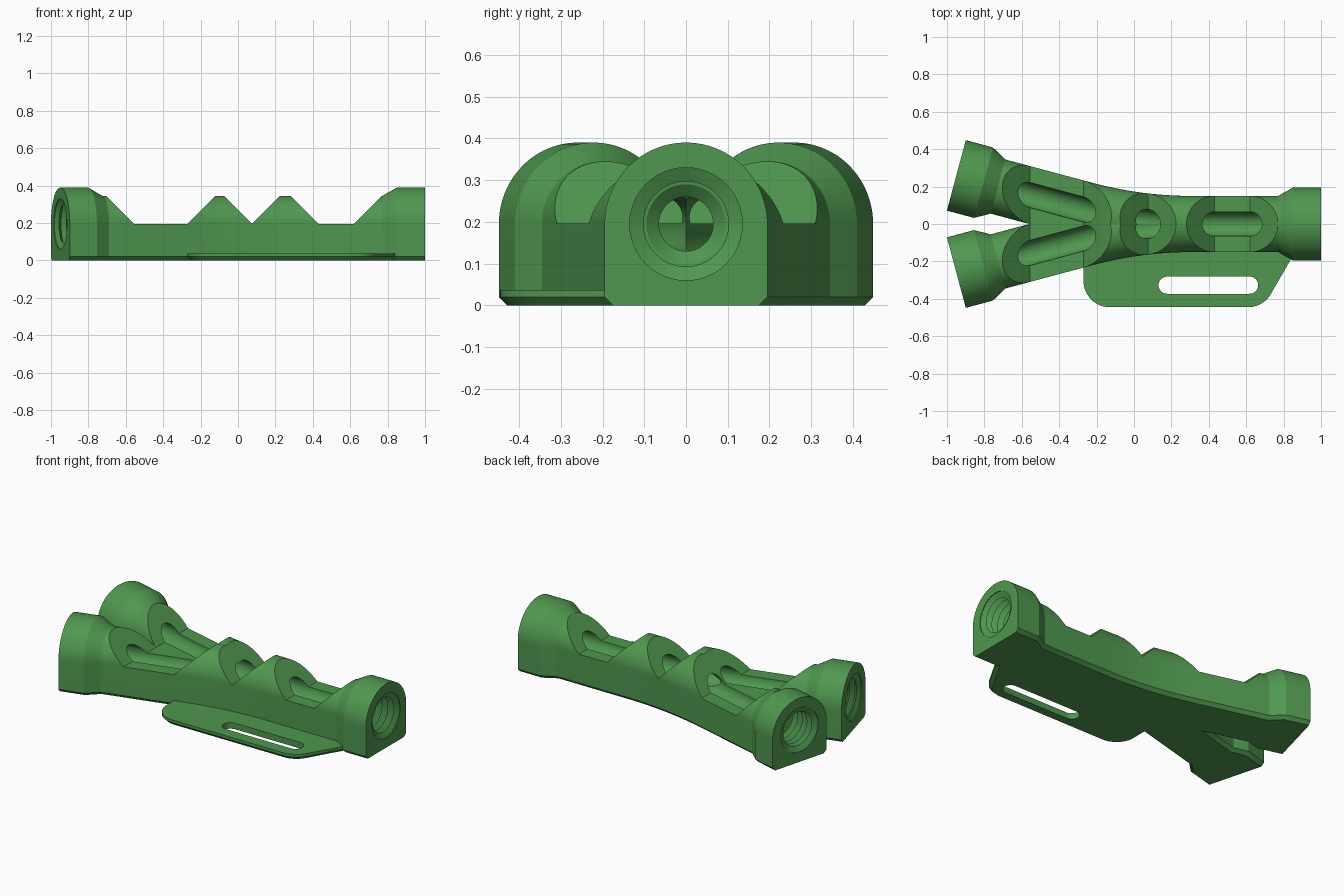
import bpy, bmesh, math
from mathutils import Vector

if "Cube" in bpy.data.objects:
    bpy.data.objects.remove(bpy.data.objects["Cube"])

AXIS_Z = 0.195
BEND = math.radians(15)
START = 0.31                      # where the trunk begins to fork
BEND_R = 0.29 / math.tan(BEND / 2)

green = bpy.data.materials.new("green")
green.diffuse_color = (0.08, 0.31, 0.08, 1)
green.use_nodes = True
green.node_tree.nodes["Principled BSDF"].inputs["Base Color"].default_value = green.diffuse_color


def loft(name, rings):
    """Closed solid through a list of equal-sized point rings."""
    bm = bmesh.new()
    vs = [[bm.verts.new(p) for p in ring] for ring in rings]
    n = len(vs[0])
    for a, b in zip(vs, vs[1:]):
        for i in range(n):
            j = (i + 1) % n
            bm.faces.new((a[i], a[j], b[j], b[i]))
    bm.faces.new(vs[0])
    bm.faces.new(vs[-1])
    bmesh.ops.recalc_face_normals(bm, faces=bm.faces)
    me = bpy.data.meshes.new(name)
    bm.to_mesh(me)
    bm.free()
    ob = bpy.data.objects.new(name, me)
    bpy.context.collection.objects.link(ob)
    me.materials.append(green)
    return ob


def apply(ob, mod):
    bpy.context.view_layer.objects.active = ob
    bpy.ops.object.modifier_apply(modifier=mod.name)


def boolean(ob, other, op):
    m = ob.modifiers.new("bool", 'BOOLEAN')
    m.operation, m.solver, m.object = op, 'EXACT', other
    apply(ob, m)
    bpy.data.objects.remove(other)


def arch(r):
    """Round-topped section with chamfered bottom edges, as (side, z)."""
    pts = [(-r + 0.02, 0), (r - 0.02, 0), (r, 0.02)]
    pts += [(r * math.cos(math.pi * i / 48), AXIS_Z + r * math.sin(math.pi * i / 48)) for i in range(49)]
    return pts + [(-r, 0.02)]


def circle(r):
    return [(r * math.cos(math.tau * i / 48), AXIS_Z + r * math.sin(math.tau * i / 48)) for i in range(48)]


def sweep(name, section, head):
    """Sweep along trunk, bend and branch; head = (depth from end, radius)."""
    st = [(Vector((1 - d, 0, 0)), 0.0, r) for d, r in head]
    r0 = head[-1][1]
    for i in range(25):
        a = BEND * i / 24
        st.append((Vector((START - BEND_R * math.sin(a), BEND_R * (1 - math.cos(a)), 0)), a, r0))
    out = Vector((-math.cos(BEND), math.sin(BEND), 0))
    tip = Vector((0.02, 0, 0)) + out * 1.004
    st += [(tip - out * d, BEND, r) for d, r in reversed(head)]
    rings = []
    for p, a, r in st:
        side = Vector((math.sin(a), math.cos(a), 0))
        rings.append([p + side * s + Vector((0, 0, z)) for s, z in section(r)])
    return loft(name, rings)


# One arm: trunk with collar, bend, branch with collar
body = sweep("forked_body", arch, [(0, 0.195), (0.15, 0.195), (0.23, 0.15)])

# Bore with threaded sockets at both ends
thread = [(-0.01, 0.135), (0.004, 0.135)]
for i in range(5):
    thread += [(0.02 + 0.04 * i, 0.102), (0.04 + 0.04 * i, 0.135)]
thread += [(0.205, 0.095), (0.23, 0.065)]
boolean(body, sweep("bore", circle, thread), 'DIFFERENCE')

# Sloped notches that open the bore from above
for x0, x1 in ((-0.555, -0.27), (0.0745, 0.0755), (0.43, 0.62)):
    z0, z1 = AXIS_Z + 0.0007, 0.362
    h = z1 - z0
    prof = [(x0, z0), (x1, z0), (x1 + h, z1), (x0 - h, z1)]
    notch = loft("notch", [[(x, y, z) for x, z in prof] for y in (-0.7, 0.7)])
    boolean(body, notch, 'DIFFERENCE')

# Mirror the arm to make the fork
m = body.modifiers.new("mirror", 'MIRROR')
m.use_axis = (False, True, False)
m.use_bisect_axis = (False, True, False)
m.use_clip = True
m.merge_threshold = 0.0005
apply(body, m)


# Side flange with rounded corners and chamfered underside
def flange_ring(e, z):
    def arc(cx, a0, a1):
        return [(cx + (0.14 - e) * math.cos(math.radians(a0 + (a1 - a0) * i / 12)),
                 -0.305 + (0.14 - e) * math.sin(math.radians(a0 + (a1 - a0) * i / 12)), z) for i in range(13)]
    right = arc(0.61, -90, -30)
    x, y, _ = right[-1]
    return ([(-0.27 + e, -0.08, z)] + arc(-0.13, 180, 270) + right
            + [(x + 0.17, y + 0.17 * math.sqrt(3), z)])


flange = loft("flange", [flange_ring(0.02, 0), flange_ring(0, 0.02), flange_ring(0, 0.037)])

# Strap slot through the flange
slot = []
for cx, a0 in ((0.618, -90), (0.177, 90)):
    slot += [(cx + 0.046 * math.cos(math.radians(a0 + 15 * i)),
              -0.327 + 0.046 * math.sin(math.radians(a0 + 15 * i))) for i in range(13)]
boolean(flange, loft("strap_slot", [[(x, y, z) for x, y in slot] for z in (-0.1, 0.1)]), 'DIFFERENCE')
boolean(body, flange, 'UNION')

# Smooth shading with crisp edges
bpy.ops.object.select_all(action='DESELECT')
body.select_set(True)
bpy.context.view_layer.objects.active = body
bpy.ops.object.shade_smooth_by_angle(angle=math.radians(25))
